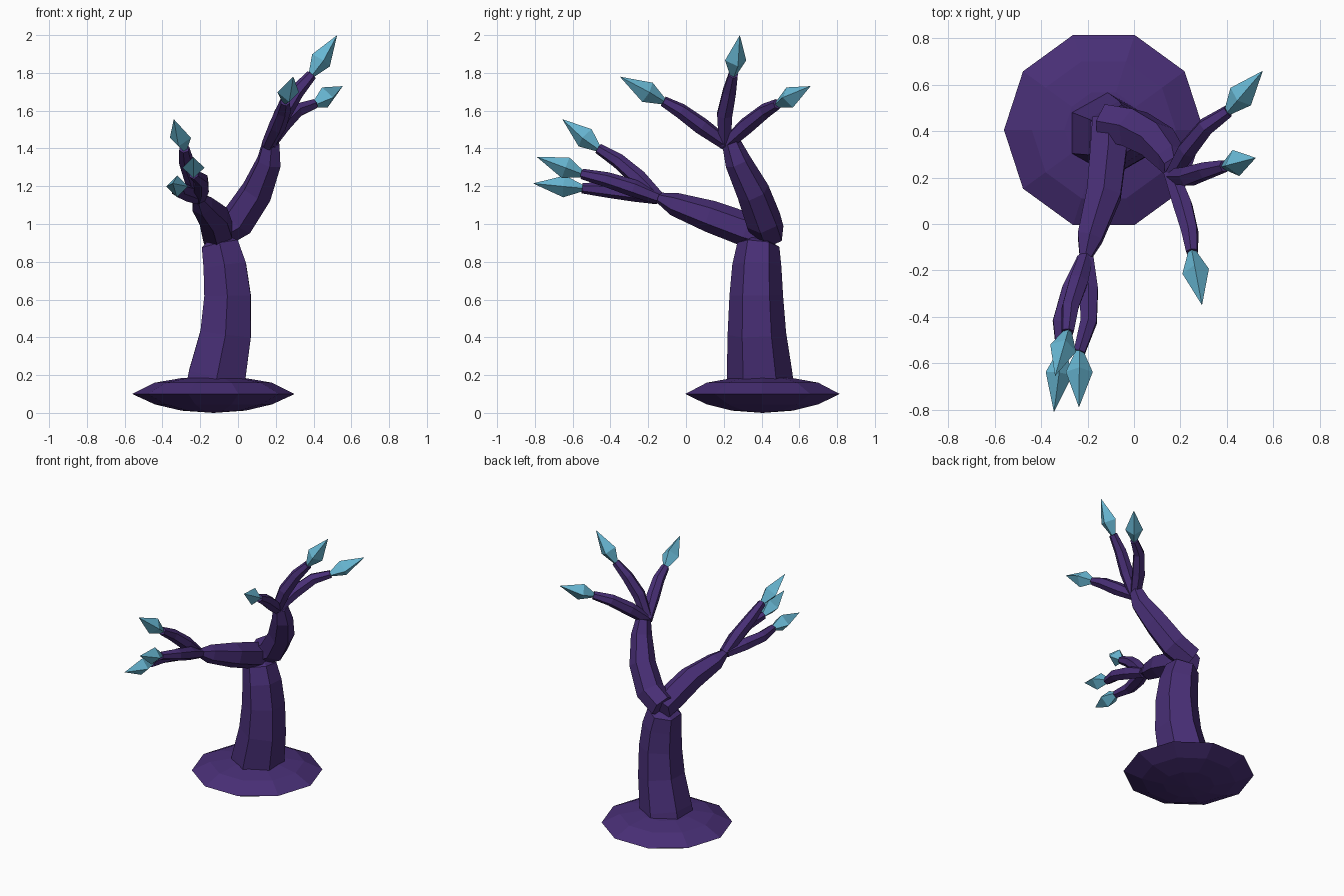
import bpy, bmesh, math
from mathutils import Vector


def material(name, rgb):
    m = bpy.data.materials.new(name)
    m.diffuse_color = (*rgb, 1)
    return m


BARK = material("dark purple bark", (0.065, 0.028, 0.18))
CRYSTAL = material("pale blue crystal", (0.14, 0.48, 0.66))


def loft(name, path, sides, mat, ref):
    """Flat-shaded closed tube through (x, y, z, radius) points; radius 0 makes a tip."""
    bm = bmesh.new()
    pts = [Vector(p[:3]) for p in path]
    u = Vector(ref)
    rings = []
    for i, p in enumerate(pts):
        t = (pts[min(i + 1, len(pts) - 1)] - pts[max(i - 1, 0)]).normalized()
        u = (u - t * u.dot(t)).normalized()
        v = t.cross(u)
        r = path[i][3]
        if r == 0:
            rings.append([bm.verts.new(p)])
            continue
        ring = []
        for k in range(sides):
            a = 2 * math.pi * k / sides
            ring.append(bm.verts.new(p + r * (math.cos(a) * u + math.sin(a) * v)))
        rings.append(ring)
    for a, b in zip(rings, rings[1:]):
        for k in range(sides):
            n = (k + 1) % sides
            if len(a) == 1:
                bm.faces.new((a[0], b[n], b[k]))
            elif len(b) == 1:
                bm.faces.new((a[k], a[n], b[0]))
            else:
                bm.faces.new((a[k], a[n], b[n], b[k]))
    for ring in (rings[0], rings[-1]):
        if len(ring) > 1:
            bm.faces.new(ring)
    bmesh.ops.recalc_face_normals(bm, faces=bm.faces)
    me = bpy.data.meshes.new(name)
    bm.to_mesh(me)
    bm.free()
    me.materials.append(mat)
    ob = bpy.data.objects.new(name, me)
    bpy.context.collection.objects.link(ob)
    return ob


# Squashed ten-sided mound
mound = [(0, 0), (0.17, 0.012), (0.31, 0.045), (0.43, 0.1), (0.31, 0.16), (0.17, 0.184), (0, 0.19)]
loft("base_mound", [(-0.13, 0.405, z, r) for r, z in mound], 10, BARK, (1, 0, 0))

# Six-sided trunk, bowed sideways
loft("trunk", [(-0.13, 0.395, 0.08, 0.18), (-0.11, 0.39, 0.2, 0.174), (-0.065, 0.375, 0.42, 0.155),
               (-0.055, 0.372, 0.62, 0.142), (-0.07, 0.375, 0.78, 0.13),
               (-0.095, 0.383, 0.89, 0.112), (-0.1, 0.39, 0.92, 0.06)], 6, BARK, (0, 1, 0))

# Two main branches
loft("upper_branch", [(-0.12, 0.435, 0.95, 0.09), (0.0, 0.41, 1.02, 0.095), (0.1, 0.355, 1.17, 0.088),
                      (0.165, 0.275, 1.33, 0.07), (0.175, 0.24, 1.43, 0.05)], 6, BARK, (0, 0, 1))
loft("front_branch", [(-0.11, 0.45, 0.93, 0.08), (-0.11, 0.32, 0.97, 0.09), (-0.13, 0.13, 1.04, 0.085),
                      (-0.19, -0.06, 1.105, 0.062), (-0.21, -0.145, 1.14, 0.028)], 6, BARK, (0, 0, 1))

# Twigs: four path points, then the crystal tip
TWIGS = {
    "upper_right": [(0.165, 0.205, 1.42), (0.235, 0.205, 1.58), (0.31, 0.23, 1.70), (0.39, 0.25, 1.79),
                    (0.525, 0.285, 2.0)],
    "upper_back": [(0.165, 0.21, 1.42), (0.23, 0.32, 1.52), (0.31, 0.42, 1.60), (0.405, 0.485, 1.635),
                   (0.555, 0.66, 1.73)],
    "upper_front": [(0.16, 0.22, 1.42), (0.21, 0.08, 1.52), (0.24, -0.03, 1.60), (0.25, -0.12, 1.65),
                    (0.293, -0.35, 1.78)],
    "front_high": [(-0.21, -0.15, 1.14), (-0.24, -0.25, 1.24), (-0.275, -0.36, 1.335), (-0.285, -0.465, 1.40),
                   (-0.34, -0.655, 1.555)],
    "front_middle": [(-0.205, -0.15, 1.14), (-0.195, -0.28, 1.19), (-0.195, -0.42, 1.235), (-0.235, -0.55, 1.265),
                     (-0.237, -0.79, 1.355)],
    "front_low": [(-0.215, -0.15, 1.14), (-0.27, -0.28, 1.165), (-0.315, -0.42, 1.18), (-0.31, -0.55, 1.19),
                  (-0.345, -0.81, 1.215)],
}
for name, pts in TWIGS.items():
    radii = (0.036, 0.046, 0.04, 0.028)
    loft(name + "_twig", [(*p, r) for p, r in zip(pts, radii)], 6, BARK, (0, 0, 1))
    # Four-sided crystal bud
    a, b = Vector(pts[3]), Vector(pts[4])
    a = a - (b - a) * 0.06
    loft(name + "_crystal", [(*a, 0.012), (*a.lerp(b, 0.4), 0.058), (*b, 0)], 4, CRYSTAL, (0, 0, 1))
